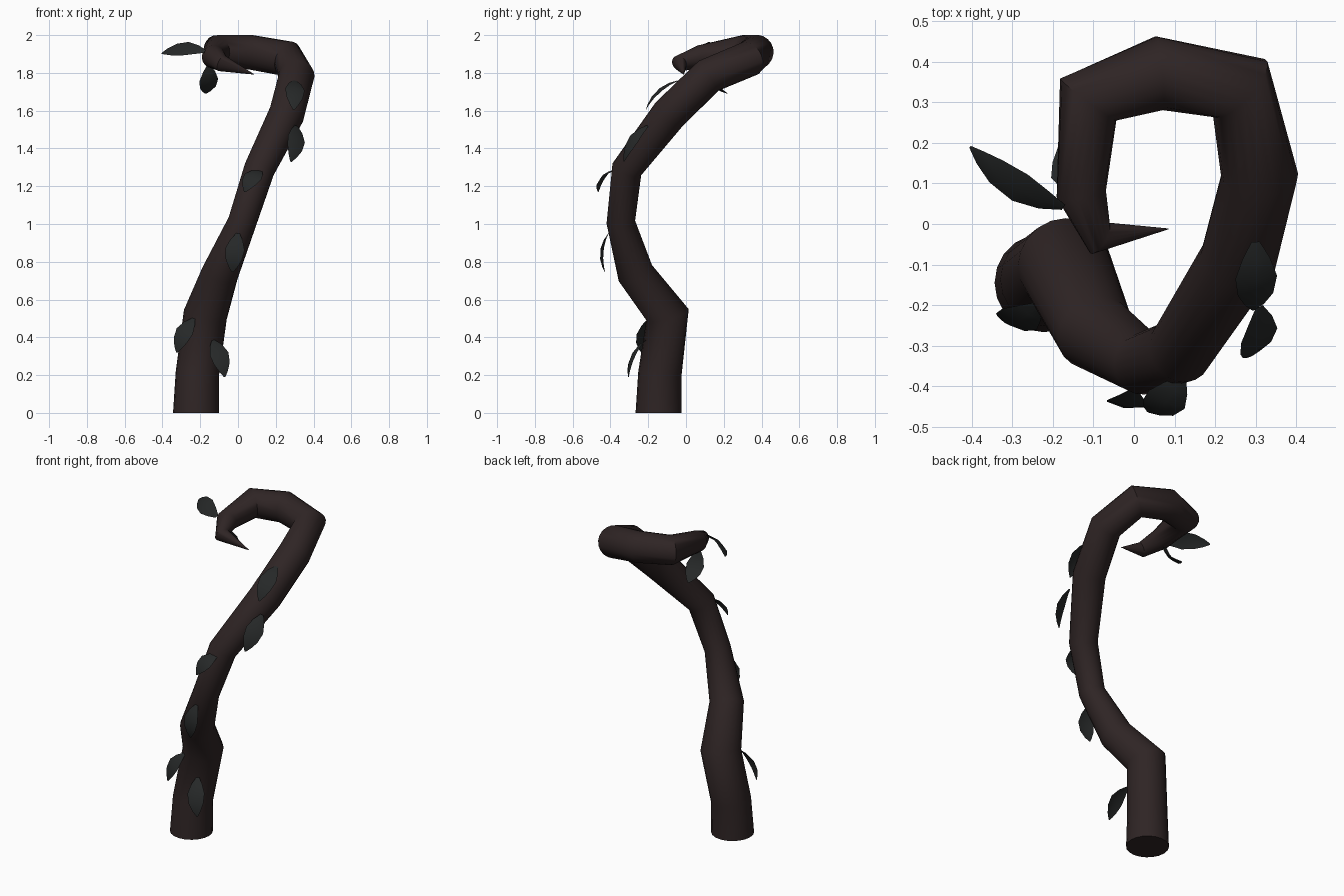
import bpy, bmesh, math
from mathutils import Vector

if "Cube" in bpy.data.objects:
    bpy.data.objects.remove(bpy.data.objects["Cube"])


def material(name, rgb):
    m = bpy.data.materials.new(name)
    m.diffuse_color = (*rgb, 1)
    m.use_nodes = True
    m.node_tree.nodes["Principled BSDF"].inputs["Base Color"].default_value = m.diffuse_color
    return m


BARK = material("dark bark", (0.028, 0.018, 0.018))
LEAF = material("charcoal leaf", (0.019, 0.021, 0.021))


def finish(name, bm, mat, angle):
    me = bpy.data.meshes.new(name)
    bm.to_mesh(me)
    bm.free()
    me.materials.append(mat)
    ob = bpy.data.objects.new(name, me)
    bpy.context.collection.objects.link(ob)
    bpy.ops.object.select_all(action='DESELECT')
    ob.select_set(True)
    bpy.context.view_layer.objects.active = ob
    bpy.ops.object.shade_smooth_by_angle(angle=math.radians(angle))
    return ob


# Stem: centre line x, y, z and radius, swept with mitred rings
PATH = [
    (-0.222, -0.145, 0.00, 0.122), (-0.215, -0.138, 0.21, 0.115),
    (-0.173, -0.098, 0.52, 0.116), (-0.095, -0.268, 0.74, 0.098),
    (0.022, -0.345, 1.01, 0.076), (0.113, -0.313, 1.29, 0.082),
    (0.257, -0.09, 1.58, 0.095), (0.31, 0.12, 1.785, 0.095),
    (0.262, 0.335, 1.875, 0.095), (0.062, 0.372, 1.91, 0.092),
    (-0.113, 0.307, 1.913, 0.087), (-0.13, 0.075, 1.885, 0.062),
    (-0.085, -0.035, 1.85, 0.044), (0.085, -0.012, 1.792, 0.001),
]
SIDES = 20
pts = [Vector(p[:3]) for p in PATH]
bm = bmesh.new()
rings = []
side = Vector((1, 0, 0))
for i, p in enumerate(pts):
    a = (p - pts[i - 1]).normalized() if i else Vector((0, 0, 1))
    b = (pts[i + 1] - p).normalized() if i + 1 < len(pts) else a
    if i == 0:
        b = a
    t = (a + b).normalized()
    side = (side - t * side.dot(t)).normalized()
    up = t.cross(side)
    ring = []
    for k in range(SIDES):
        w = 2 * math.pi * k / SIDES
        ring.append(bm.verts.new(p + (side * math.cos(w) + up * math.sin(w)) * PATH[i][3]))
    rings.append(ring)
for r0, r1 in zip(rings, rings[1:]):
    for k in range(SIDES):
        n = (k + 1) % SIDES
        bm.faces.new((r0[k], r0[n], r1[n], r1[k]))
bm.faces.new(rings[0][::-1])
bm.faces.new(rings[-1])
finish("vine_stem", bm, BARK, 50)


# Leaves: curved blades given by base, tip and outward direction
ROWS = [(0.0, 0.010), (0.18, 0.034), (0.42, 0.052), (0.68, 0.044), (0.87, 0.024), (1.0, 0.004)]


def leaf(name, base, tip, out, bow=0.035):
    base, tip, out = Vector(base), Vector(tip), Vector(out)
    d = (tip - base).normalized()
    out = (out - d * out.dot(d)).normalized()
    wide = d.cross(out)
    bm = bmesh.new()
    rows = []
    for t, w in ROWS:
        c = base.lerp(tip, t) + out * bow * 4 * t * (1 - t)
        rows.append([bm.verts.new(c + wide * w * s - out * 0.2 * w * abs(s)) for s in (-1, 0, 1)])
    for a, b in zip(rows, rows[1:]):
        for k in (0, 1):
            bm.faces.new((a[k], a[k + 1], b[k + 1], b[k]))
    finish(name, bm, LEAF, 40)


LEAVES = [
    ((-0.235, -0.20, 0.50), (-0.325, -0.235, 0.32), (-0.45, -0.85, 0.2)),
    ((-0.13, -0.215, 0.385), (-0.07, -0.305, 0.19), (0.25, -1, 0.3)),
    ((0.0, -0.412, 0.95), (-0.03, -0.43, 0.745), (-0.15, -1, 0.1)),
    ((0.12, -0.38, 1.285), (0.035, -0.465, 1.17), (-0.2, -0.8, 0.6)),
    ((0.31, -0.205, 1.52), (0.28, -0.33, 1.33), (0.5, -0.8, 0.4)),
    ((0.30, -0.045, 1.76), (0.295, -0.213, 1.605), (0.15, -0.7, 0.7)),
    ((-0.175, 0.04, 1.915), (-0.405, 0.19, 1.905), (-0.4, -0.6, 0.75)),
    ((-0.155, 0.09, 1.84), (-0.17, 0.22, 1.69), (0.3, -0.8, -0.6)),
]
for i, spec in enumerate(LEAVES, 1):
    leaf(f"leaf_{i}", *spec)
